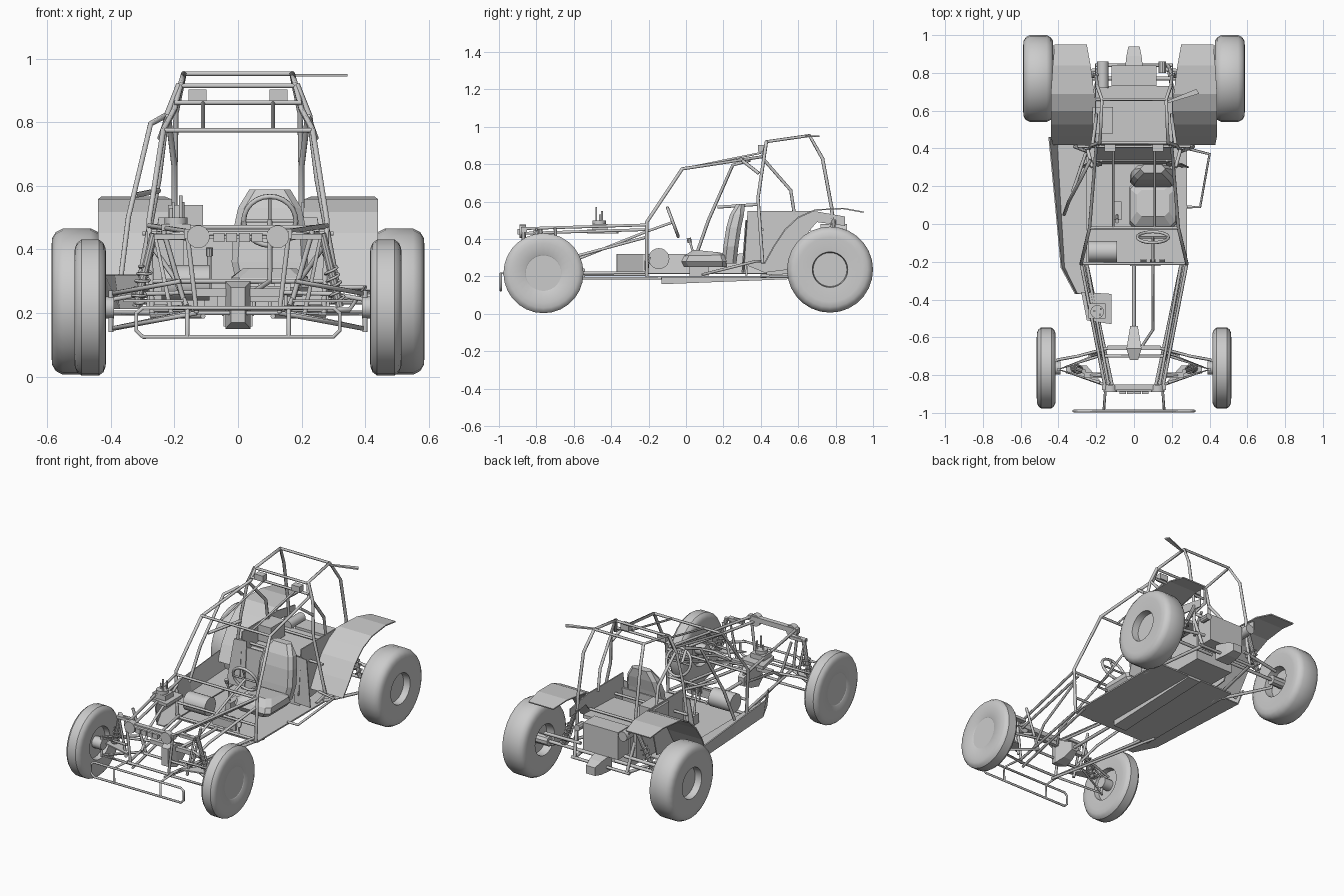
import bpy, bmesh, math
from mathutils import Vector, Matrix

if "Cube" in bpy.data.objects:
    bpy.data.objects.remove(bpy.data.objects["Cube"])

def make(name, bm, smooth=False, thick=0):
    bmesh.ops.recalc_face_normals(bm, faces=bm.faces)
    me = bpy.data.meshes.new(name)
    bm.to_mesh(me)
    bm.free()
    ob = bpy.data.objects.new(name, me)
    bpy.context.collection.objects.link(ob)
    if thick:
        m = ob.modifiers.new("thickness", 'SOLIDIFY')
        m.thickness, m.offset = thick, 0
    if smooth:
        bpy.ops.object.select_all(action='DESELECT')
        ob.select_set(True)
        bpy.context.view_layer.objects.active = ob
        bpy.ops.object.shade_smooth_by_angle(angle=math.radians(35))
    return ob

def flip(p):
    return (-p[0], p[1], p[2])

def tubes(name, paths, r=0.009, mirror=False):
    cu = bpy.data.curves.new(name, 'CURVE')
    cu.dimensions, cu.bevel_depth, cu.bevel_resolution = '3D', r, 1
    cu.use_fill_caps = True
    for path in paths + ([[flip(p) for p in q] for q in paths] if mirror else []):
        s = cu.splines.new('POLY')
        s.points.add(len(path) - 1)
        for pt, co in zip(s.points, path):
            pt.co = (*co, 1)
    ob = bpy.data.objects.new(name, cu)
    bpy.context.collection.objects.link(ob)
    bpy.ops.object.select_all(action='DESELECT')
    ob.select_set(True)
    bpy.context.view_layer.objects.active = ob
    bpy.ops.object.convert(target='MESH')
    return ob

def box(name, c, size, rot=0):
    bm = bmesh.new()
    bmesh.ops.create_cube(bm, size=1, matrix=Matrix.Translation(c) @ Matrix.Rotation(rot, 4, 'X') @ Matrix.Diagonal((*size, 1)))
    return make(name, bm)

def rod(name, a, b, r, seg=16):
    a, b = Vector(a), Vector(b)
    d = b - a
    bm = bmesh.new()
    bmesh.ops.create_cone(bm, cap_ends=True, segments=seg, radius1=r, radius2=r, depth=d.length,
                          matrix=Matrix.Translation((a + b) / 2) @ d.to_track_quat('Z', 'Y').to_matrix().to_4x4())
    return make(name, bm, True)

def loft(name, rings, closed=True, caps=True, **kw):
    bm = bmesh.new()
    rs = [[bm.verts.new(p) for p in ring] for ring in rings]
    n = len(rs[0])
    for a, b in zip(rs, rs[1:]):
        for i in range(n if closed else n - 1):
            j = (i + 1) % n
            bm.faces.new((a[i], a[j], b[j], b[i]))
    if caps:
        bm.faces.new(rs[0])
        bm.faces.new(rs[-1])
    return make(name, bm, **kw)

def prism(name, prof, x0, x1):
    return loft(name, [[(x, y, z) for y, z in prof] for x in (x0, x1)])

# wheels: lathed tyre with a shallow (front) or deep (rear) hub recess
def wheel(name, x, y, z, R, w, hub, disc):
    h, s = w / 2, (1 if x > 0 else -1)
    prof = [(0.02, h*disc), (hub*.95, h*disc), (hub, h*.92), (R*.75, h), (R*.87, h*.97), (R*.95, h*.83),
            (R, h*.55), (R, -h*.55), (R*.95, -h*.83), (R*.87, -h*.97), (R*.75, -h), (hub, -h*.92),
            (hub*.95, -h*.3), (0.02, -h*.3)]
    rings = [[(x + s*o, y + r*math.cos(t*math.tau/28), z + r*math.sin(t*math.tau/28)) for t in range(28)] for r, o in prof]
    loft(name, rings, smooth=True)

for side, s in (("right", 1), ("left", -1)):
    wheel("front_wheel_" + side, s*.465, -.762, .217, .214, .1, .1, .85)
    wheel("rear_wheel_" + side, s*.507, .77, .236, .23, .16, .095, .4)
    rod("front_hub_" + side, (s*.39, -.762, .217), (s*.46, -.762, .217), .035, 12)
    rod("rear_hub_" + side, (s*.4, .77, .236), (s*.52, .77, .236), .03, 10)

    # rear fender strip and its inner wall
    prof = [(.42, .27), (.47, .36), (.53, .45), (.6, .515), (.69, .555), (.84, .563), (.95, .543)]
    inner = [.2, .2, .2, .2, .21, .23, .25]
    outer = [.43, .44, .44, .44, .44, .43, .42]
    loft("rear_fender_" + side, [[(s*i, y, z), (s*o, y, z)] for (y, z), i, o in zip(prof, inner, outer)],
         closed=False, caps=False, thick=.007)
    prism("engine_bay_side_" + side, [(.3, .27), (.42, .22), (.58, .24), (.62, .4), (.7, .49), (.85, .47), (.85, .52), (.68, .55), (.33, .55)],
          s*.2, s*.207)
    loft("bulkhead_wing_" + side, [[(s*.17, .31, .22), (s*.17, .33, .5)], [(s*.29, .3, .22), (s*.25, .32, .5)]],
         closed=False, caps=False, thick=.006)

    # shock absorbers with coil springs
    for nm, a, b in (("front", (s*.265, -.78, .45), (s*.32, -.76, .22)), ("rear", (s*.2, .79, .5), (s*.31, .76, .24))):
        va, vb = Vector(a), Vector(b)
        rod(f"{nm}_shock_{side}", a, b, .013, 10)
        q = (vb - va).to_track_quat('Z', 'Y')
        coil = [va.lerp(vb, .45 + .5*k/60) + q @ Vector((.021*math.cos(k*math.tau/12), .021*math.sin(k*math.tau/12), 0)) for k in range(61)]
        tubes(f"{nm}_spring_{side}", [[tuple(p) for p in coil]], .0045)

    rod("headlight_" + side, (s*.125, -.89, .44), (s*.125, -.855, .44), .036, 18)
    box("roof_light_" + side, (s*.127, .405, .885), (.056, .04, .036))
    box("shock_tower_" + side, (s*.215, -.8, .44), (.1, .03, .018))

# floor with centre keel, left side tray, bulkhead
prism("floor_pan", [(-.21, .193), (.55, .193), (.55, .202), (-.21, .202)], -.28, .28)
prism("floor_keel", [(-.13, .158), (.55, .185), (.55, .2), (-.13, .2)], -.045, .045)
loft("side_tray", [[(-.25, y, .215), (b, y, .215), (t, y, .32)] for y, b, t in ((-.37, -.3, -.31), (-.23, -.37, -.385), (.1, -.39, -.415), (.46, -.41, -.45))],
     closed=False, caps=False, thick=.007)
box("rear_bulkhead", (0, .33, .33), (.4, .01, .26), -.06)

# engine bay
prism("engine_deck", [(.34, .3), (.42, .43), (.73, .44), (.73, .42), (.44, .4), (.36, .26)], -.2, .2)
box("engine_block", (0, .58, .3), (.26, .3, .2))
box("rear_engine_box", (0, .785, .37), (.24, .11, .17))
box("air_box", (-.165, .55, .49), (.11, .14, .1))
loft("gearbox_tail", [[(-w, y, a), (w, y, a), (w, y, b), (-w, y, b)] for y, w, a, b in ((.8, .05, .19, .29), (.89, .04, .19, .27), (.94, .03, .2, .25))])
rod("muffler", (-.165, .72, .45), (-.165, .86, .45), .03)
rod("coolant_bottle", (.15, .8, .42), (.15, .86, .42), .02, 10)

# driver seat
def pad(cx, hw, y0, y1, z, c=.02, slope=0):
    pts = [(-hw+c, y0), (hw-c, y0), (hw, y0+c), (hw, y1-c), (hw-c, y1), (-hw+c, y1), (-hw, y1-c), (-hw, y0+c)]
    return [(cx + x, y, z + slope*(y - y0)) for x, y in pts]

loft("seat_back", [pad(.1, w, a, b, z) for z, w, a, b in ((.27, .1, .19, .27), (.36, .12, .2, .28), (.46, .115, .215, .295), (.53, .1, .235, .31), (.588, .065, .27, .315))])
loft("seat_cushion", [pad(.1, w, a, b, z, .025, sl) for z, w, a, b, sl in ((.25, .1, -.01, .22, 0), (.28, .125, -.025, .22, 0), (.31, .12, -.01, .21, .02), (.342, .085, .04, .18, -.1))])

# steering wheel and column
c, n = Vector((.1, -.07, .49)), Vector((0, .16, .06)).normalized()
q = n.to_track_quat('Z', 'Y')
ring = [tuple(c + q @ Vector((.082*math.cos(k*math.tau/24), .082*math.sin(k*math.tau/24), 0))) for k in range(24)]
tubes("steering_rim", [ring + [ring[0]]], .0085)
tubes("steering_spokes", [[tuple(c), ring[k]] for k in (0, 6, 12)], .006)
tubes("steering_column", [[tuple(c), (.1, -.21, .44), (.1, -.56, .3), (.04, -.65, .26)]], .008)

# cabin fittings
rod("fuel_tank", (-.24, -.145, .295), (-.09, -.145, .295), .056, 20)
tubes("gear_lever", [[(-.09, .05, .2), (-.09, .04, .32), (-.09, .02, .39)]], .007)
rod("gear_knob", (-.09, .02, .38), (-.09, .015, .405), .012, 10)
box("lever_box", (-.085, .07, .23), (.04, .1, .06))
for i, x in enumerate((.05, .1, .15)):
    box(f"pedal_{i}", (x, -.2, .28), (.03, .008, .05), -.4)
tubes("pedal_arms", [[(x, -.2, .28), (x, -.21, .2)] for x in (.05, .1, .15)], .006)
box("dash_panel", (.06, -.215, .26), (.16, .015, .05))

# front reservoir tray with posts
loft("reservoir_tray", [[(-.28, -.36, z), (-.12, -.37, z), (-.12, -.53, z), (-.25, -.51, z)] for z in (.43, .45)])
box("reservoir_base", (-.195, -.46, .465), (.09, .08, .03))
rod("reservoir_cap", (-.195, -.465, .475), (-.195, -.465, .5), .036)
tubes("reservoir_posts", [[(x, y, .49), (x, y, h)] for x, y, h in ((-.21, -.46, .53), (-.18, -.48, .57), (-.175, -.45, .55))], .006)

# front gearbox, drive shaft, light bar
loft("front_gearbox", [[(-w, y, a), (w, y, a), (w, y, b), (-w, y, b)] for y, w, a, b in ((-.72, .022, .17, .28), (-.66, .04, .15, .3), (-.6, .03, .16, .27), (-.54, .02, .19, .24))])
box("steering_rack", (0, -.655, .265), (.28, .025, .025))
tubes("drive_shaft", [[(0, -.54, .21), (0, -.2, .21)]], .01)
box("light_bar_mount", (0, -.865, .45), (.34, .03, .03))
for i in range(4):
    box(f"centre_light_{i}", (-.06 + .04*i, -.888, .438), (.034, .025, .028))

# roll cage
tubes("roll_cage_sides", [
    [(.27, -.21, .2), (.28, -.21, .49), (.235, -.02, .775), (.2, .41, .84), (.18, .43, .92), (.17, .66, .953), (.195, .73, .83), (.2, .78, .56), (.2, .79, .3)],
    [(.315, .41, .27), (.25, .385, .62), (.225, .415, .82), (.185, .43, .92)],
    [(.22, .42, .82), (.2, .56, .66), (.2, .58, .53)],
    [(.22, .3, .82), (.245, .39, .75)]], .0095, True)
tubes("roof_slats", [[(.11, -.02, .775), (.11, .4, .86)]], .006, True)
tubes("roll_cage_crossbars", [[(-x, y, z), (x, y, z)] for x, y, z in
    ((.235, -.02, .775), (.2, .41, .862), (.183, .43, .915), (.17, .66, .953), (.28, -.21, .47), (.27, -.21, .3), (.27, -.21, .21), (.3, .41, .45), (.2, .66, .45))], .008)
tubes("left_brace", [[(-.23, .34, .82), (-.275, .25, .795), (-.345, .12, .5), (-.37, .05, .3)], [(-.325, .17, .57), (-.25, .39, .585)]], .009)
tubes("right_step_bar", [[(.28, .4, .28), (.4, .37, .28), (.35, .09, .21), (.28, .09, .21)]], .008)
loft("roof_blade", [[(.17, .65, z), (.33, .715, z), (.345, .69, z), (.18, .64, z)] for z in (.944, .952)])

# front frame
tubes("front_frame", [
    [(.28, -.21, .475), (.15, -.88, .455)], [(.25, -.21, .45), (.13, -.88, .43)],
    [(.27, -.13, .19), (.25, -.21, .19), (.11, -.88, .19)], [(.26, -.21, .22), (.14, -.88, .215)],
    [(.27, -.21, .41), (.2, -.58, .31), (.16, -.72, .22)],
    [(.16, -.87, .45), (.13, -.87, .2)], [(.235, -.7, .46), (.16, -.68, .2)],
    [(.17, -.8, .45), (.26, -.8, .44), (.21, -.8, .2)]], .0085, True)
tubes("front_crossbars", [[(-x, y, z), (x, y, z)] for x, y, z in ((.14, -.88, .215), (.15, -.88, .45), (.16, -.7, .2))], .008)

# bumper
tubes("front_bumper", [[(-.3, -.99, .125), (.3, -.99, .125), (.32, -.99, .145), (.32, -.99, .2), (.3, -.99, .216),
                        (-.3, -.99, .216), (-.32, -.99, .2), (-.32, -.99, .145), (-.3, -.99, .125)]], .007)
tubes("bumper_mounts", [[(.16, -.99, .125), (.16, -.99, .216), (.15, -.86, .215)]], .007, True)

# suspension arms and axles
tubes("front_arms", [
    [(.13, -.86, .2), (.4, -.77, .15), (.16, -.68, .2)], [(.18, -.84, .3), (.4, -.77, .26), (.19, -.7, .3)],
    [(.13, -.655, .265), (.3, -.7, .26), (.41, -.72, .24)], [(.4, -.77, .27), (.4, -.77, .14)]], .008, True)
for side, s in (("right", 1), ("left", -1)):
    loft("front_arm_plate_" + side, [[(s*.17, -.84, z), (s*.36, -.79, z), (s*.36, -.75, z), (s*.25, -.75, z)] for z in (.235, .243)])
tubes("rear_arms", [
    [(.05, .77, .236), (.5, .77, .236)], [(.27, .45, .2), (.42, .75, .2), (.42, .77, .27)],
    [(.15, .82, .31), (.42, .79, .29)], [(.26, .4, .2), (.18, .84, .22)], [(.18, .84, .22), (.2, .79, .4)]], .01, True)
tubes("rear_crossbar", [[(-.2, .84, .22), (.2, .84, .22)]], .009)
